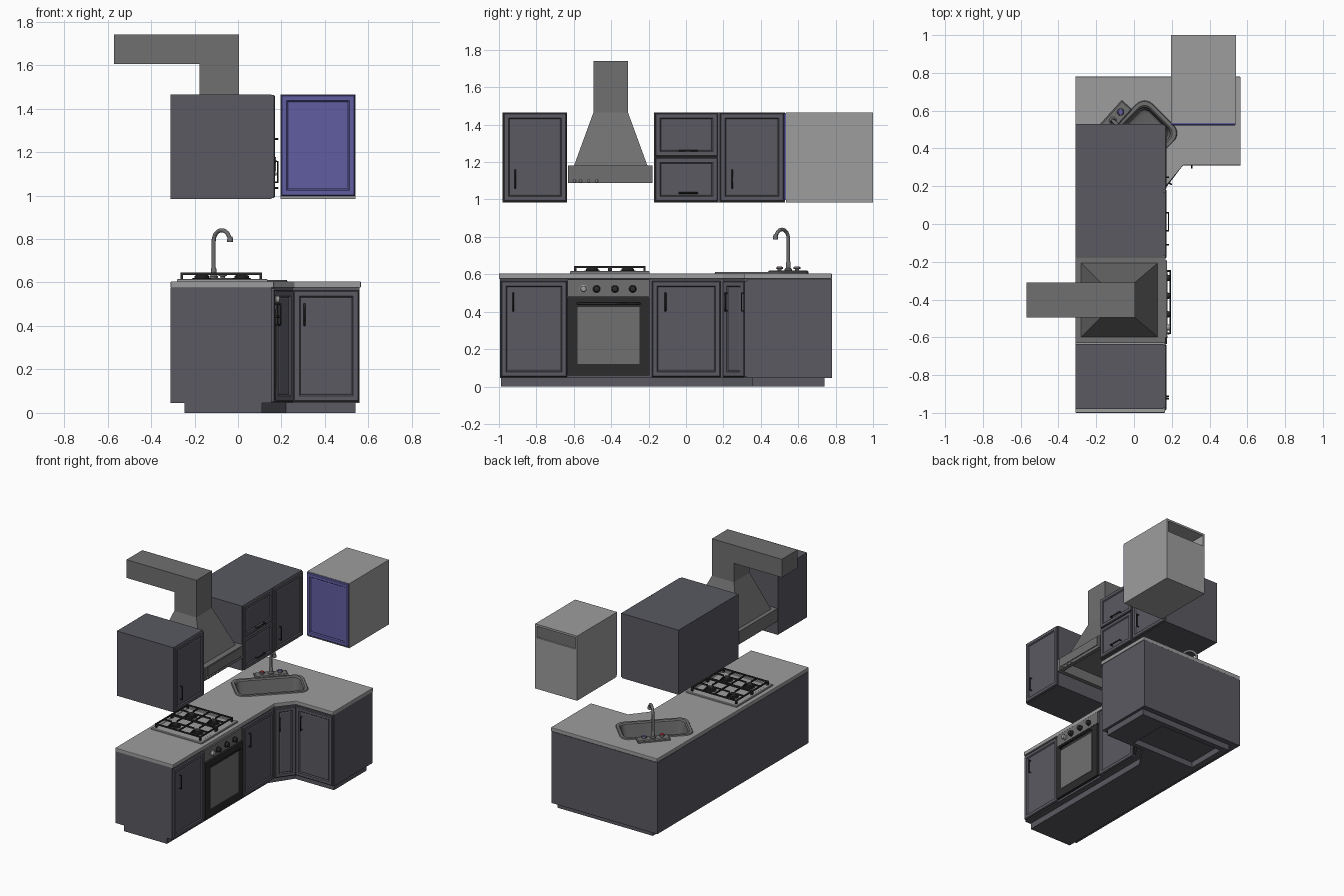
import bpy, bmesh
from math import pi, sin, cos, atan2, radians
from mathutils import Matrix, Vector

if "Cube" in bpy.data.objects:
    bpy.data.objects.remove(bpy.data.objects["Cube"])

I = Matrix.Identity(4)


def material(name, r, g, b):
    m = bpy.data.materials.new(name)
    m.diffuse_color = (r, g, b, 1)
    m.use_nodes = True
    m.node_tree.nodes["Principled BSDF"].inputs["Base Color"].default_value = m.diffuse_color
    return m


SLATE = material("slate", 0.10, 0.10, 0.12)
BLACK = material("black", 0.025, 0.025, 0.025)
STEEL = material("steel", 0.16, 0.16, 0.16)
STONE = material("stone", 0.34, 0.34, 0.34)
BLUE = material("blue", 0.12, 0.11, 0.36)
RED = material("red", 0.5, 0.03, 0.03)


def loft(name, loops, mat, M=I, start=True, end=True):
    """Skin a stack of equal-length point loops."""
    bm = bmesh.new()
    rings = [[bm.verts.new(M @ Vector(p)) for p in loop] for loop in loops]
    n = len(rings[0])
    for a, b in zip(rings, rings[1:]):
        for i in range(n):
            bm.faces.new((a[i], a[(i + 1) % n], b[(i + 1) % n], b[i]))
    if start:
        bm.faces.new(rings[0])
    if end:
        bm.faces.new(rings[-1])
    bmesh.ops.recalc_face_normals(bm, faces=bm.faces)
    me = bpy.data.meshes.new(name)
    bm.to_mesh(me)
    bm.free()
    ob = bpy.data.objects.new(name, me)
    me.materials.append(mat)
    bpy.context.collection.objects.link(ob)
    return ob


def rect(x0, x1, y0, y1, z):
    return [(x0, y0, z), (x1, y0, z), (x1, y1, z), (x0, y1, z)]


def box(name, x, y, z, mat, M=I):
    return loft(name, [rect(*x, *y, h) for h in z], mat, M)


def prism(name, pts, z, mat):
    return loft(name, [[(*p, h) for p in pts] for h in z], mat)


def lathe(name, prof, mat, M=I, n=20):
    return loft(name, [[(r * cos(2 * pi * i / n), r * sin(2 * pi * i / n), z) for i in range(n)]
                       for r, z in prof], mat, M)


def tube(name, pts, r, mat, M=I):
    cu = bpy.data.curves.new(name, 'CURVE')
    cu.dimensions = '3D'
    cu.bevel_depth, cu.bevel_resolution, cu.use_fill_caps = r, 3, True
    sp = cu.splines.new('POLY')
    sp.points.add(len(pts) - 1)
    for q, p in zip(sp.points, pts):
        q.co = (*(M @ Vector(p)), 1)
    cu.materials.append(mat)
    ob = bpy.data.objects.new(name, cu)
    bpy.context.collection.objects.link(ob)


def face(x, y, z, ang):
    """Local frame: width along x, outward along -y, height along z."""
    return Matrix.Translation((x, y, z)) @ Matrix.Rotation(ang, 4, 'Z')


def door(name, M, w, h, mat=SLATE, frame=0.026):
    steps = [(0, 0), (0, .011), (.005, .016), (frame, .016), (frame + .006, .009), (frame + .012, .011)]
    loft(name, [[(x, -d, z) for x, z in ((-w/2 + i, i), (w/2 - i, i), (w/2 - i, h - i), (-w/2 + i, h - i))]
                for i, d in steps], mat, M)


def handle(name, M, x, z, upright=True, L=.095):
    pts = [(-L/2, -.012), (-L/2, -.028), (L/2, -.028), (L/2, -.012)]
    tube(name, [(x, d, z + t) if upright else (x + t, d, z) for t, d in pts], .0045, BLACK, M)


def cut(ob, cutter):
    m = ob.modifiers.new("cut", 'BOOLEAN')
    m.object, m.operation, m.solver = cutter, 'DIFFERENCE', 'EXACT'


# base carcass, plinth and countertop
carcass = prism("base_carcass", [(-.31, -.995), (.155, -.995), (.155, .20), (.25, .325), (.56, .325),
                                 (.56, .78), (-.31, .78)], (.045, .576), SLATE)
counter = prism("countertop", [(-.31, -1), (.165, -1), (.165, .195), (.26, .31), (.565, .31),
                               (.565, .78), (-.31, .78)], (.576, .605), STONE)
bv = counter.modifiers.new("bevel", 'BEVEL')
bv.width, bv.segments = .004, 2
box("run_plinth", (-.245, .11), (-.99, .19), (0, .05), SLATE)
plinth = prism("corner_plinth", [(-.245, .19), (.11, .19), (.22, .355), (.54, .355), (.54, .74),
                                 (-.245, .74)], (0, .05), SLATE)
hole = box("plinth_cutter", (-.2, .33), (.39, .70), (-.02, .044), SLATE)
hole.hide_render = True
cut(plinth, hole)

# base doors with handles
right = pi / 2
diag = atan2(.125, .095)
for name, M, w, hx in (("left", face(.155, -.812, .052, right), .352, -.112),
                       ("middle", face(.155, .002, .052, right), .366, -.112),
                       ("corner", face(.2025, .2625, .052, diag), .145, -.045),
                       ("end", face(.406, .325, .052, 0), .30, -.10)):
    door(name + "_base_door", M, w, .512)
    handle(name + "_base_handle", M, hx, .40)

# oven
O = face(.155, -.414, 0, right)
box("oven_panel", (-.22, .22), (-.014, 0), (.482, .572), STEEL, O)
box("oven_door", (-.22, .22), (-.020, 0), (.06, .475), BLACK, O)
box("oven_window", (-.165, .165), (-.023, -.015), (.12, .425), STEEL, O)
tube("oven_handle", [(-.165, -.015, .443), (-.165, -.036, .443), (.165, -.036, .443), (.165, -.015, .443)],
     .006, BLACK, O)
for i, y in enumerate((-.548, -.478, -.38, -.285)):
    K = O @ Matrix.Translation((y + .414, -.012, .522)) @ Matrix.Rotation(pi / 2, 4, 'X')
    lathe(f"oven_knob_{i}", [(.022, 0), (.022, .005), (.017, .007), (.015, .024), (.012, .026)],
          STONE if i == 0 else BLACK, K)

# hob: plate, burners, grates
HX, HY = -.075, -.407
loft("hob_plate", [rect(-.28 + i, .135 - i, -.62 + i, -.195 - i, z) for i, z in
                   ((0, .604), (0, .613), (.004, .617), (.02, .617), (.024, .614))], STONE)
for sy in (-1, 1):
    cy = HY + sy * .095
    x0, x1, y0, y1 = -.258, .105, cy - .09, cy + .09
    bars = [((x0, x1), (y - .004, y + .004)) for y in (y0, y1)]
    bars += [((x - .004, x + .004), (y0, y1)) for x in (x0, HX, x1)]
    for sx in (-1, 1):
        bx = HX + sx * .092
        lathe(f"burner_{sx}_{sy}", [(.042, .612), (.042, .619), (.033, .621), (.033, .629), (.026, .634)],
              BLACK, Matrix.Translation((bx, cy, 0)))
        bars += [((bx - .004, bx + .004), (y0, cy - .025)), ((bx - .004, bx + .004), (cy + .025, y1))]
        bars += [((bx - .088, bx - .025), (cy - .004, cy + .004)), ((bx + .025, bx + .088), (cy - .004, cy + .004))]
        for y in (y0, y1):
            x = x0 if sx < 0 else x1
            box("grate_foot", (x - .006, x + .006), (y - .006, y + .006), (.612, .645), BLACK)
    for i, (x, y) in enumerate(bars):
        box(f"grate_bar_{sy}_{i}", x, y, (.635, .645), BLACK)

# corner sink, turned 45 degrees
S = face(-.022, .403, 0, pi / 4)


def rounded(i, z, hx=.25, hy=.14, r=.06):
    hx, hy, r = hx - i, hy - i, max(r - i * .5, .01)
    return [(sx * (hx - r) + r * cos(a + k * pi / 12), sy * (hy - r) + r * sin(a + k * pi / 12), z)
            for sx, sy, a in ((1, 1, 0), (-1, 1, pi/2), (-1, -1, pi), (1, -1, 1.5*pi)) for k in range(7)]


loft("sink", [rounded(i, z) for i, z in ((0, .604), (.004, .612), (.022, .612), (.03, .604),
                                         (.042, .505), (.06, .492))], STEEL, S, start=False)
lathe("sink_drain", [(.024, .49), (.024, .495), (.018, .495), (.016, .492)], BLACK, S)
hole = loft("sink_cutter", [rounded(.012, .48), rounded(.012, .65)], STEEL, S)
hole.hide_render = True
cut(counter, hole)
cut(carcass, hole)

# tap: base plate, swan neck, hot and cold knobs
T = face(-.112, .547, 0, radians(48))
loft("tap_plate", [rect(-.112 + i, .112 - i, -.037 + i, .037 - i, z) for i, z in
                   ((0, .604), (0, .615), (.006, .621))], STEEL, T)
lathe("tap_collar", [(.02, .62), (.02, .628), (.013, .635), (.012, .665), (.009, .67)], STEEL, T)
arc = [(0, -.05 + .05 * cos(a), .79 + .05 * sin(a)) for a in (pi * k / 14 for k in range(14))]
tube("tap_neck", [(0, 0, .62)] + arc + [(0, -.102, .795)], .0095, STEEL, T)
lathe("tap_nozzle", [(.010, .812), (.0135, .80), (.0135, .787), (.008, .787)], STEEL,
      T @ Matrix.Translation((0, -.102, 0)))
for name, x, mat in (("hot", -.062, RED), ("cold", .062, BLUE)):
    P = T @ Matrix.Translation((x, 0, 0))
    lathe(name + "_knob", [(.011, .62), (.011, .628), (.019, .630), (.018, .638)], STEEL, P)
    lathe(name + "_cap", [(.015, .637), (.013, .641)], mat, P)

# wall cabinets
box("left_wall_cabinet", (-.31, .155), (-.98, -.635), (.985, 1.465), SLATE)
box("middle_wall_cabinet", (-.31, .155), (-.172, .53), (.985, 1.465), SLATE)
for name, y, z, w, h, hx, hz, up in (("left_wall_door", -.8075, .989, .335, .473, -.105, .12, True),
                                     ("right_wall_door", .353, .989, .34, .473, -.105, .12, True),
                                     ("lower_flap", .002, .989, .335, .235, .01, .046, False),
                                     ("upper_flap", .002, 1.23, .335, .232, .01, .03, False)):
    M = face(.155, y, z, right)
    door(name, M, w, h)
    handle(name + "_handle", M, hx, hz, up)

# separate pale cabinet: open slot at the back, blue door
X, Y, Z = (.195, .54), (.535, 1.0), (.985, 1.465)
for name, x, y, z in (("side_a", (.195, .21), Y, Z), ("side_b", (.525, .54), Y, Z),
                      ("bottom", X, Y, (.985, 1.0)), ("top", X, Y, (1.45, 1.465)),
                      ("back", X, (.985, 1.0), (.985, 1.365))):
    box("pale_cabinet_" + name, x, y, z, STONE)
door("blue_door", face(.3675, .537, .997, 0), .341, .466, BLUE)

# cooker hood with hollow underside, chimney and horizontal duct
loft("hood", [rect(*r) for r in ((-.28, .14, -.6, -.21, 1.165), (-.28, .14, -.6, -.21, 1.088),
                                 (-.31, .168, -.63, -.178, 1.088), (-.31, .168, -.63, -.178, 1.183),
                                 (-.28, .125, -.598, -.207, 1.183), (-.177, .004, -.495, -.31, 1.465),
                                 (-.177, .004, -.495, -.31, 1.61))], STEEL)
box("hood_duct", (-.57, .004), (-.495, -.31), (1.605, 1.74), STEEL)
box("hood_front_panel", (.165, .174), (-.6, -.195), (1.11, 1.178), STEEL)
for i, y in enumerate((-.596, -.564, -.52, -.478)):
    lathe(f"hood_button_{i}", [(.008, 0), (.008, .008), (.006, .010)], STONE,
          Matrix.Translation((.167, y, 1.099)) @ Matrix.Rotation(pi / 2, 4, 'Y'), 12)

# smooth the round parts
bpy.ops.object.select_all(action='DESELECT')
for ob in bpy.data.objects:
    if ob.type == 'MESH' and any(k in ob.name for k in ("sink", "knob", "burner", "tap_", "button", "cap")):
        ob.select_set(True)
        bpy.context.view_layer.objects.active = ob
bpy.ops.object.shade_smooth_by_angle(angle=radians(35))
